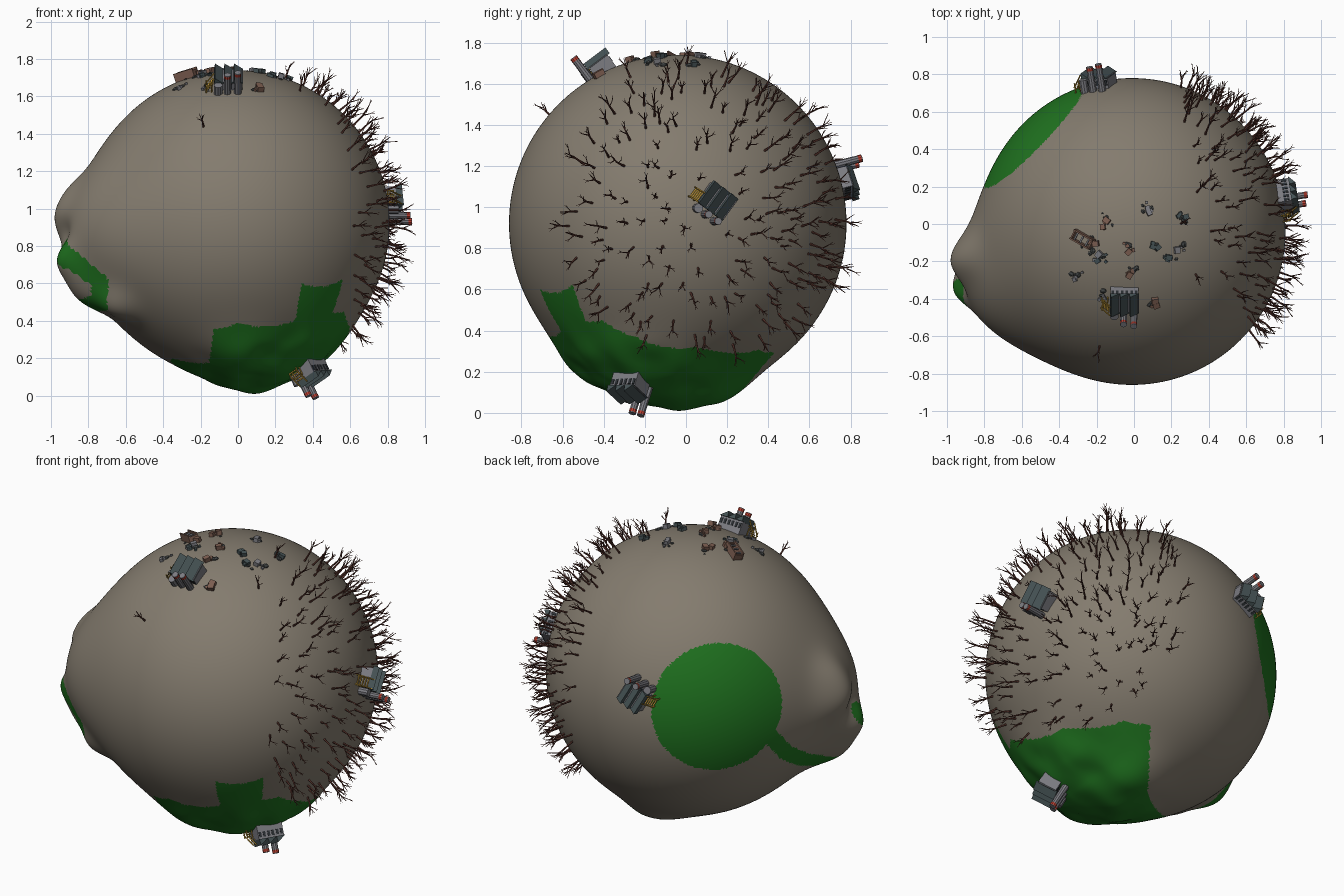
import bpy, bmesh, math, random
from mathutils import Vector, Matrix, noise

random.seed(7)
if "Cube" in bpy.data.objects:
    bpy.data.objects.remove(bpy.data.objects["Cube"])

CENTRE = Vector((-0.01, -0.04, 0.92))
R = 0.82
COLOURS = {
    "soil": (0.23, 0.2, 0.157), "grass": (0.014, 0.17, 0.014),
    "bark": (0.1, 0.035, 0.026), "roof_slate": (0.06, 0.085, 0.09),
    "wall_grey": (0.2, 0.2, 0.22), "window_dark": (0.025, 0.03, 0.035),
    "chimney_red": (0.5, 0.05, 0.03), "stair_yellow": (0.5, 0.3, 0.04),
    "brick": (0.2, 0.11, 0.08), "rubble_dark": (0.05, 0.055, 0.055),
}
NAMES = list(COLOURS)
MATS = []
for name, rgb in COLOURS.items():
    m = bpy.data.materials.new(name)
    m.use_nodes = True
    m.diffuse_color = (*rgb, 1)
    m.node_tree.nodes["Principled BSDF"].inputs["Base Color"].default_value = (*rgb, 1)
    MATS.append(m)


def finish(bm, name):
    mesh = bpy.data.meshes.new(name)
    bm.to_mesh(mesh)
    bm.free()
    for m in MATS:
        mesh.materials.append(m)
    ob = bpy.data.objects.new(name, mesh)
    bpy.context.collection.objects.link(ob)
    return ob


def paint(verts, colour):
    for f in {f for v in verts for f in v.link_faces}:
        f.material_index = NAMES.index(colour)


def box(bm, M, colour, pos, size):
    T = M @ Matrix.Translation(pos) @ Matrix.Diagonal((*size, 1))
    paint(bmesh.ops.create_cube(bm, size=1, matrix=T)["verts"], colour)


def rod(bm, a, b, r1, r2, colour, sides=4):
    d = b - a
    T = Matrix.Translation((a + b) / 2) @ d.to_track_quat('Z', 'Y').to_matrix().to_4x4()
    paint(bmesh.ops.create_cone(bm, cap_ends=True, segments=sides, radius1=r1, radius2=r2,
                                depth=d.length, matrix=T)["verts"], colour)


def frame(pos, up, side):
    # local z = up, local y leans towards side
    z = Vector(up).normalized()
    y = Vector(side)
    y = (y - z * y.dot(z)).normalized()
    return Matrix.Translation(pos) @ Matrix((y.cross(z), y, z)).transposed().to_4x4()


# ---- planet: sphere with a lumpy headland and a lumpy underside ----
BUMPS = [  # direction, height, spread in degrees
    ((-.92, -.38, -.08), .13, 17.5), ((-.99, -.16, .02), .07, 6), ((-.93, -.14, .18), .035, 5),
    ((-.94, -.3, -.18), .075, 5), ((-.89, -.3, -.4), .09, 7), ((-.72, -.48, -.5), .06, 5),
    ((-.95, -.27, -.07), -.06, 4),
    ((.13, -.13, -1), .08, 14), ((.42, -.4, -.8), .04, 12), ((.15, .25, -.95), .06, 9),
    ((0, -.55, -.8), .04, 9), ((.6, -.1, -.8), .03, 10),
]
BUMPS = [(Vector(d).normalized(), h, math.radians(s)) for d, h, s in BUMPS]
FIELD = [(-.36, -.15), (-.35, -.25), (-.15, -.41), (-.13, -.63), (0, -.67), (.3, -.6),
         (.34, -.71), (.56, -.55), (.5, -.48), (.56, -.4), (.58, -.23), (.55, .06),
         (.37, .35), (.24, .43), (.02, .13)]
FIELD_MID = Vector((.25, -.2, -.9)).normalized()
MEADOW = Vector((-.723, .696, .143)).normalized()
VALLEY = [(Vector(p) - CENTRE).normalized() for p in (
    (-.76, .26, .82), (-.79, .14, .68), (-.76, -.04, .58), (-.84, -.25, .47),
    (-.78, -.48, .47), (-.76, -.52, .6), (-.86, -.45, .71), (-.97, -.36, .78))]


def in_field(d):
    p = CENTRE + d * R
    inside = False
    for (ax, ay), (bx, by) in zip(FIELD, FIELD[1:] + FIELD[:1]):
        if (ay > p.y) != (by > p.y) and p.x < (bx - ax) * (p.y - ay) / (by - ay) + ax:
            inside = not inside
    return inside and d.z < -.2


def near_valley(d):
    for a, b in zip(VALLEY, VALLEY[1:]):
        t = max(0, min(1, (d - a).dot(b - a) / (b - a).length_squared))
        if (d - a.lerp(b, t)).length < .056:
            return True
    return False


def height(d):
    r = R
    for c, h, s in BUMPS:
        r += h * math.exp(-c.angle(d) ** 2 / (2 * s * s))
    rough = math.exp(-(FIELD_MID.angle(d) / .5) ** 4)
    return r + .03 * rough * noise.noise(d * 5.5)


bm = bmesh.new()
bmesh.ops.create_icosphere(bm, subdivisions=7, radius=1)
for f in bm.faces:
    d = f.calc_center_median().normalized()
    green = d.angle(MEADOW) < math.radians(27) or in_field(d) or near_valley(d)
    f.material_index = NAMES.index("grass" if green else "soil")
    f.smooth = True
for v in bm.verts:
    d = v.co.normalized()
    v.co = CENTRE + d * height(d)
finish(bm, "planet")


# ---- factories: saw-tooth roof, banded chimneys, tank and stairs ----
def factory(name, direction, up, side):
    d = Vector(direction).normalized()
    M = frame(CENTRE + d * (height(d) - .015), up, side)
    bm = bmesh.new()
    at = lambda x, y, z: M @ Vector((x, y, z))
    box(bm, M, "wall_grey", (0, -.02, .025), (.15, .11, .1))
    for i in (-1, 0, 1):
        x = i * .051
        roof = [bm.verts.new(at(x + dx, y, z)) for y in (-.088, .045)
                for dx, z in ((-.026, .07), (.026, .07), (.021, .105))]
        for ids in ((0, 1, 2), (5, 4, 3), (0, 3, 4, 1), (1, 4, 5, 2), (2, 5, 3, 0)):
            bm.faces.new([roof[k] for k in ids])
        paint(roof, "roof_slate")
        for y in (-.076, .036):
            for dx in (-.012, .012):
                box(bm, M, "window_dark", (x + dx, y, .045), (.014, .004, .03))
    for x, h in ((-.05, .16), (.005, .145)):
        rod(bm, at(x, .065, -.03), at(x, .065, h - .02), .022, .018, "wall_grey", 10)
        rod(bm, at(x, .065, h - .02), at(x, .065, h - .004), .019, .019, "chimney_red", 10)
        rod(bm, at(x, .065, h - .004), at(x, .065, h), .019, .018, "wall_grey", 10)
    rod(bm, at(.055, .064, -.03), at(.055, .064, .075), .023, .023, "wall_grey", 10)
    # stairs on posts
    for i in range(5):
        box(bm, M, "stair_yellow", (.083 + i * .008, .015, .065 - i * .012), (.008, .05, .006))
    for y in (-.012, .042):
        rod(bm, at(.077, y, .095), at(.125, y, .025), .004, .004, "stair_yellow")
        for x in (.09, .12):
            rod(bm, at(x, y, -.03), at(x, y, .05), .004, .004, "stair_yellow")
    bmesh.ops.recalc_face_normals(bm, faces=bm.faces)
    finish(bm, name)


B_DIR = Vector((1, .22, .12)).normalized()
factory("factory_top", (-.05, -.44, .88), (0, -.6, .8), (0, -1, -.5))
factory("factory_side", B_DIR, (1, .15, 0), (0, -.6, -.8))
factory("factory_under", (.37, -.21, -.75), (.4, -.25, -.85), (-.58, .43, -.44))
factory("factory_back", (-.22, .95, .25), (-.15, .95, .25), (-.4, -1, .9))


# ---- dead trees ----
def tree(bm, d, size):
    M = frame(CENTRE + d * (height(d) - .01), d, (.3, .2, 1))
    lean = Vector((random.uniform(-.25, .25), random.uniform(-.25, .25), 1))
    fork = lean * size * .55
    tip = lean * size + Vector((random.uniform(-.02, .02), random.uniform(-.02, .02), 0))
    rod(bm, M @ Vector(), M @ fork, .0065, .0045, "bark", 5)
    rod(bm, M @ fork, M @ tip, .0045, .0015, "bark")
    spin = random.uniform(0, 6)
    for i in range(3):
        a = spin + i * 2.2
        out = Vector((math.cos(a), math.sin(a), random.uniform(1, 1.9)))
        start = lean * size * (.45 + .14 * i)
        mid = start + out * size * .15
        rod(bm, M @ start, M @ mid, .0035, .002, "bark")
        for turn in (-.7, .6):
            twig = Vector((math.cos(a + turn), math.sin(a + turn), 1.5)) * size * .1
            rod(bm, M @ mid, M @ (mid + twig), .002, .001, "bark", 3)


bm = bmesh.new()
grove = Vector((math.cos(.26), math.sin(.26), .12)).normalized()
placed = []
for _ in range(4000):
    d = Vector([random.gauss(0, 1) for _ in range(3)]).normalized()
    if d.angle(grove) > .98 or d.angle(B_DIR) < .17 or in_field(d):
        continue
    if len(placed) < 170 and all(d.angle(p) > .06 for p in placed):
        placed.append(d)
        tree(bm, d, random.uniform(.08, .155))
for d in ((-.22, -.77, .65), (.32, .05, .95), (.42, -.28, .87), (.55, .2, .82), (.5, .5, .7)):
    tree(bm, Vector(d).normalized(), .1)
finish(bm, "dead_trees")

# ---- ruined village on the crown ----
bm = bmesh.new()


def on_crown(x, y):
    x, y = x - CENTRE.x, y - CENTRE.y
    d = Vector((x, y, math.sqrt(R * R - x * x - y * y))).normalized()
    return frame(CENTRE + d * R, d, (math.cos(x * 40), math.sin(x * 40), 0))


CLUSTERS = [(-.24, -.11), (-.2, -.16), (-.16, -.19), (-.15, .02), (.06, .08), (.26, .03), (-.03, -.12),
            (.25, -.13), (.18, -.18), (.1, -.42), (-.17, -.38), (.12, -.12), (-.02, -.25), (-.29, -.27)]
for k, (cx, cy) in enumerate(CLUSTERS):
    for i in range(7):
        M = on_crown(cx + random.gauss(0, .017), cy + random.gauss(0, .017))
        s = random.uniform(.01, .03)
        if (i + k) % 2:
            T = M @ Matrix.Diagonal((s * .6, s * .7, s * .5, 1))
            paint(bmesh.ops.create_icosphere(bm, subdivisions=1, radius=1, matrix=T)["verts"],
                  "rubble_dark")
        else:
            box(bm, M, ("brick", "wall_grey", "roof_slate")[k % 3], (0, 0, s * .4), (s * 1.2, s, s))
# long broken house with roofless walls
M = on_crown(-.27, -.08) @ Matrix.Rotation(.5, 4, 'Z')
for side in (-1, 1):
    box(bm, M, "brick", (side * .025, 0, .02), (.008, .12, .05))
    box(bm, M, "brick", (0, side * .055, .015), (.05, .008, .04))
for i in range(3):
    box(bm, M, "wall_grey", (0, i * .035 - .035, .03), (.05, .008, .008))
finish(bm, "village_ruins")
